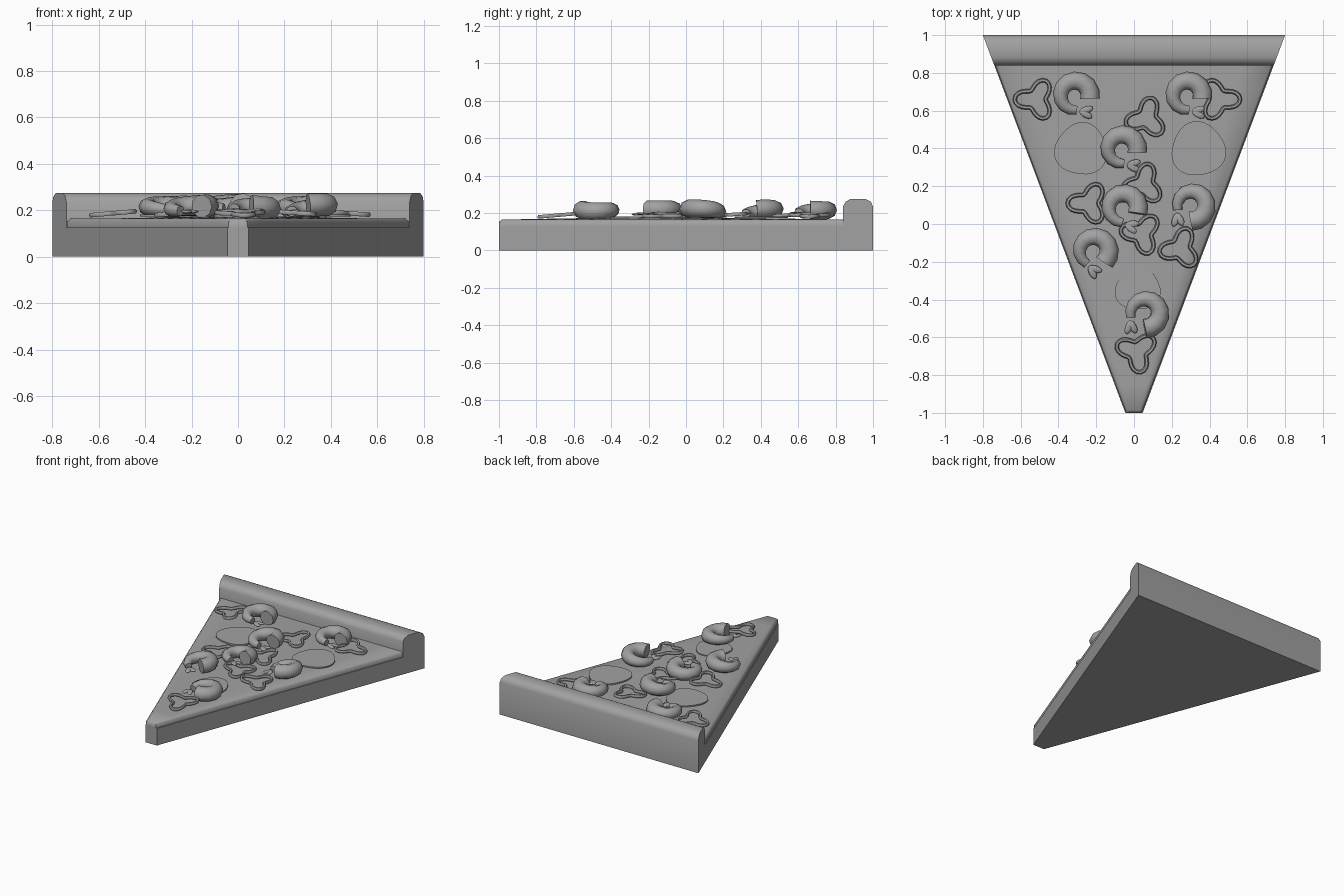
import bpy, bmesh, math
from mathutils import Vector, Matrix

cube = bpy.data.objects.get("Cube")
if cube:
    bpy.data.objects.remove(cube, do_unlink=True)

grey = bpy.data.materials.new("plain grey")
grey.use_nodes = True
grey.diffuse_color = (0.36, 0.36, 0.36, 1)
grey.node_tree.nodes["Principled BSDF"].inputs["Base Color"].default_value = grey.diffuse_color


def finish(name, bm, matrix=Matrix(), angle=40):
    bmesh.ops.recalc_face_normals(bm, faces=bm.faces)
    mesh = bpy.data.meshes.new(name)
    bm.to_mesh(mesh)
    bm.free()
    mesh.materials.append(grey)
    obj = bpy.data.objects.new(name, mesh)
    obj.matrix_world = matrix
    bpy.context.collection.objects.link(obj)
    bpy.ops.object.select_all(action='DESELECT')
    obj.select_set(True)
    bpy.context.view_layer.objects.active = obj
    bpy.ops.object.shade_smooth_by_angle(angle=math.radians(angle))
    return obj


def half_width(y):
    return 0.8 + (y - 1) * 0.377


def bridge(bm, a, b, closed=True):
    n = len(a)
    for i in range(n if closed else n - 1):
        j = (i + 1) % n
        bm.faces.new((a[i], a[j], b[j], b[i]))


def sweep(bm, path, radii, sides, closed=False):
    """Tube through path; radii holds (sideways, vertical) pairs."""
    rings, n = [], len(path)
    for i, p in enumerate(path):
        before = path[i - 1] if closed or i else p
        after = path[(i + 1) % n] if closed or i < n - 1 else p
        side = (after - before).cross(Vector((0, 0, 1))).normalized()
        rx, rz = radii[i]
        ring = []
        for k in range(sides):
            a = math.tau * k / sides
            ring.append(bm.verts.new(p + side * rx * math.cos(a) + Vector((0, 0, rz * math.sin(a)))))
        rings.append(ring)
    for i in range(n if closed else n - 1):
        bridge(bm, rings[i], rings[(i + 1) % n])
    if not closed:
        bm.faces.new(rings[0])
        bm.faces.new(rings[-1])


def place(x, y, z, turn, tilt_x=0, tilt_y=0):
    tilt = Matrix.Rotation(math.radians(tilt_x), 4, 'X') @ Matrix.Rotation(math.radians(tilt_y), 4, 'Y')
    return Matrix.Translation((x, y, z)) @ tilt @ Matrix.Rotation(math.radians(turn), 4, 'Z')


# Dough wedge with raised crust, as one side profile widened to the taper
profile = [(-1, 0), (1, 0), (1, .235), (.988, .26), (.96, .275), (.88, .275),
           (.853, .26), (.84, .235), (.84, .125), (-1, .125)]
bm = bmesh.new()
left, right = [[bm.verts.new((s * half_width(y), y, z)) for y, z in profile] for s in (1, -1)]
bridge(bm, left, right)
bm.faces.new(left)
bm.faces.new(right)
finish("dough_and_crust", bm)

# Cheese layer with rounded rim and a gentle swell
levels = (.125, .152, .164)
rows = [(-1, 0), (-1, 1), (-.985, 2)] + [(-.985 + 1.825 * i / 14, 2) for i in range(1, 15)]
cols = [(-1, 0), (-1, 1)] + [(-1 + i / 5, 2) for i in range(11)] + [(1, 1), (1, 0)]
bm = bmesh.new()
grid = []
for y, row_level in rows:
    w = half_width(y) - .005
    line = []
    for t, col_level in cols:
        level = min(row_level, col_level)
        x = t * (w - (.013 if col_level == 2 else 0))
        swell = .012 * (1 - t * t) * math.sin(math.pi * (y + 1) / 1.84) if level == 2 else 0
        line.append(bm.verts.new((x, y, levels[level] + swell)))
    grid.append(line)
for a, b in zip(grid, grid[1:]):
    bridge(bm, a, b, closed=False)
bmesh.ops.remove_doubles(bm, verts=bm.verts, dist=.0001)
finish("cheese", bm, angle=60)


# Curled shrimp with a tapering body and a two-leaf tail
def shrimp(name, x, y, turn, tilt_x=0, tilt_y=0):
    bm = bmesh.new()
    path, radii = [], []
    steps = 11
    for i in range(steps + 1):
        t = i / steps
        a = math.radians(-12 + 288 * t)
        r = .053 - .029 * t ** 2
        path.append(Vector((.078 * math.cos(a), .078 * math.sin(a), -.02 * t)))
        radii.append((r, r * .95))
    sweep(bm, path, radii, 9)
    for spread in (-28, 18):
        leaf = (Matrix.Translation((.03, -.085, -.02)) @ Matrix.Rotation(math.radians(spread), 4, 'Z')
                @ Matrix.Translation((.03, 0, 0)) @ Matrix.Diagonal((.038, .019, .008, 1)))
        bmesh.ops.create_icosphere(bm, subdivisions=2, radius=1, matrix=leaf)
    finish(name, bm, place(x, y, .222, turn, tilt_x, tilt_y), 45)


shrimps = [(-.31, .68, 0, 0, 4), (.285, .68, 0, 0, 4), (-.06, .395, 0, 4, 0), (-.055, .085, -10, -4, 0),
           (.305, .095, -80, 0, -5), (-.21, -.145, -35, 4, 0), (.06, -.475, -80, 4, 4)]
for i, spec in enumerate(shrimps):
    shrimp(f"shrimp_{i + 1}", *spec)


# Three-lobed pepper rings
def lobed(radius, wave, count):
    angles = [math.tau * i / count for i in range(count)]
    return [Vector(((radius + wave * math.cos(3 * a)) * math.cos(a),
                    (radius + wave * math.cos(3 * a)) * math.sin(a), 0)) for a in angles]


peppers = [(-.52, .66, 180, 0, -5), (.45, .66, 0, 0, 4), (.065, .56, 75, 4, 0), (.05, .21, 75, 4, 0),
           (-.24, .11, 180, 0, -5), (.245, -.13, 190, 0, 4), (.015, -.675, 160, 5, 0), (.04, -.05, 170, 0, 3)]
for i, (x, y, turn, tx, ty) in enumerate(peppers):
    bm = bmesh.new()
    sweep(bm, lobed(.082, .03, 36), [(.011, .011)] * 36, 6, closed=True)
    finish(f"pepper_ring_{i + 1}", bm, place(x, y, .189, turn, tx, ty), 60)

# Thin rounded slices lying on the cheese
for i, (x, y, size, turn) in enumerate([(-.28, .395, .138, 80), (.34, .395, .143, 100), (.02, -.34, .119, 90)]):
    bm = bmesh.new()
    bottom = [bm.verts.new(p) for p in lobed(size, .008, 32)]
    top = [bm.verts.new(v.co + Vector((0, 0, .009))) for v in bottom]
    bridge(bm, bottom, top)
    bm.faces.new(bottom)
    bm.faces.new(top)
    finish(f"flat_slice_{i + 1}", bm, place(x, y, .173, turn))
